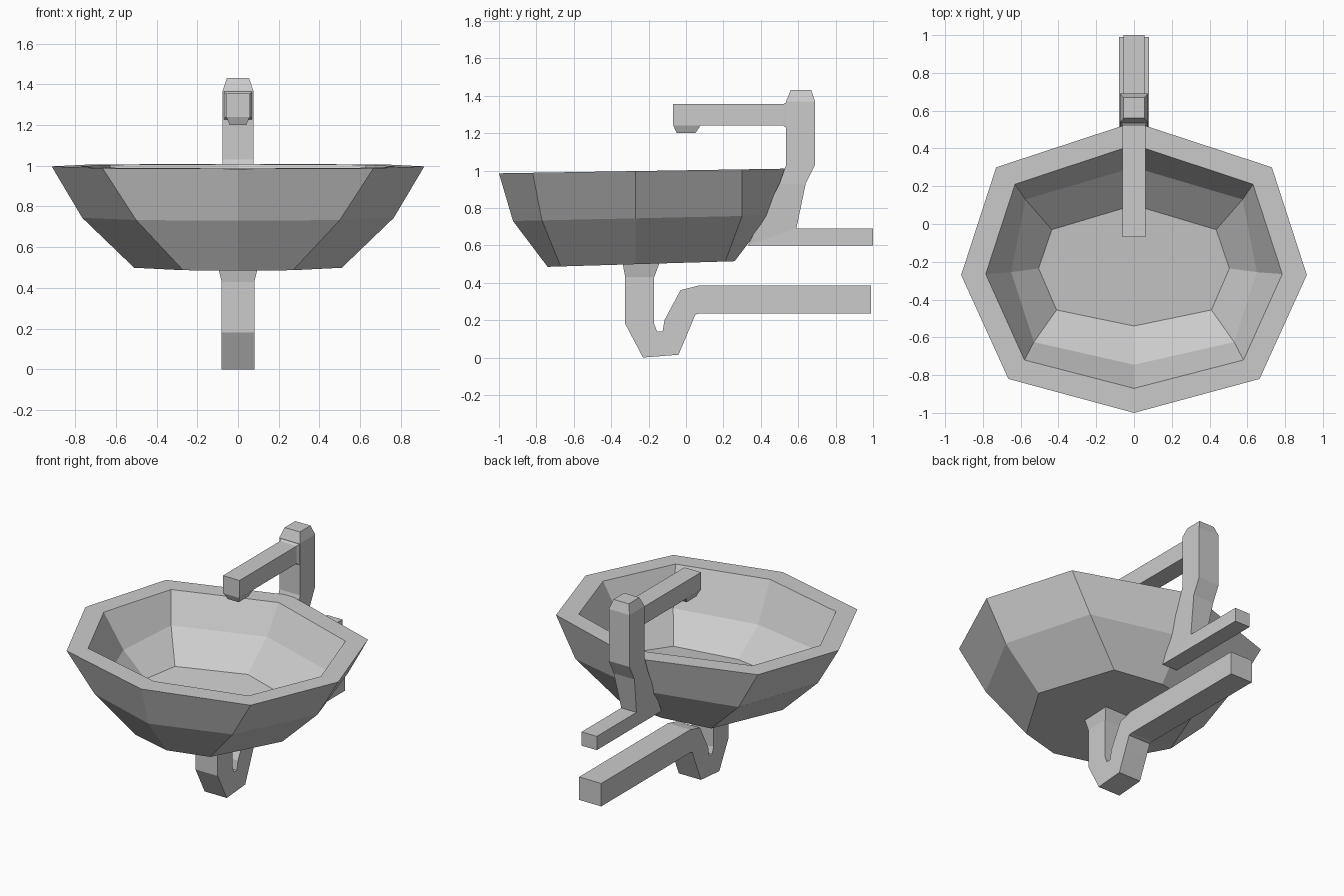
import bpy
import bmesh

old = bpy.data.objects.get("Cube")
if old:
    bpy.data.objects.remove(old, do_unlink=True)

grey = bpy.data.materials.new("ceramic_grey")
grey.use_nodes = True
colour = (0.6, 0.6, 0.6, 1)
grey.diffuse_color = colour
grey.node_tree.nodes["Principled BSDF"].inputs["Base Color"].default_value = colour


def loft(name, rings):
    """Skin a chain of equal-sized closed rings and cap both ends."""
    bm = bmesh.new()
    loops = [[bm.verts.new(p) for p in ring] for ring in rings]
    for a, b in zip(loops, loops[1:]):
        n = len(a)
        for i in range(n):
            j = (i + 1) % n
            bm.faces.new((a[i], a[j], b[j], b[i]))
    bm.faces.new(loops[0])
    bm.faces.new(loops[-1])
    bmesh.ops.recalc_face_normals(bm, faces=bm.faces)
    mesh = bpy.data.meshes.new(name)
    bm.to_mesh(mesh)
    bm.free()
    mesh.materials.append(grey)
    obj = bpy.data.objects.new(name, mesh)
    bpy.context.collection.objects.link(obj)
    return obj


def basin_ring(half, z_front, z_back):
    """Mirror a half outline across x; height runs from front to back."""
    outline = half + [(-x, y) for x, y in reversed(half[1:-1])]
    y0, y1 = half[0][1], half[-1][1]
    return [(x, y, z_front + (z_back - z_front) * (y - y0) / (y1 - y0))
            for x, y in outline]


def pipe(name, sections):
    """Loft rectangular sections: two (y, z) edge points and a half width."""
    return loft(name, [[(-w, *a), (w, *a), (w, *b), (-w, *b)]
                       for a, b, w in sections])


# Basin: outer shell, flat rim and faceted bowl in one skin
loft("basin", [
    basin_ring([(0, -.74), (.27, -.67), (.51, -.27), (.33, .21), (0, .26)], .485, .515),
    basin_ring([(0, -.925), (.50, -.77), (.765, -.27), (.59, .30), (0, .445)], .73, .76),
    basin_ring([(0, -1), (.665, -.82), (.915, -.27), (.73, .30), (0, .54)], .985, 1.01),
    basin_ring([(0, -.87), (.58, -.72), (.785, -.265), (.63, .21), (0, .42)], .987, 1.008),
    basin_ring([(0, -.745), (.53, -.625), (.65, -.255), (.575, .13), (0, .30)], .74, .83),
    basin_ring([(0, -.54), (.41, -.455), (.505, -.235), (.435, -.03), (0, .10)], .59, .66),
])

# Water supply pipe rising into the tap column
pipe("tap_column", [
    ((1, .69), (1, .60), .055),
    ((.59, .69), (.33, .60), .055),
    ((.64, .93), (.50, .93), .075),
    ((.69, 1.03), (.535, 1.03), .075),
    ((.69, 1.37), (.535, 1.37), .075),
    ((.67, 1.43), (.56, 1.43), .055),
])

# Spout with a flared root
pipe("tap_spout", [
    ((.545, 1.37), (.545, 1.22), .074),
    ((.52, 1.355), (.52, 1.24), .06),
    ((-.07, 1.355), (-.07, 1.24), .06),
])

# Tapered nozzle under the spout tip
pipe("tap_nozzle", [
    ((-.07, 1.245), (.08, 1.245), .06),
    ((-.05, 1.20), (.05, 1.20), .04),
])

# Drain trap and waste pipe
pipe("drain_pipe", [
    ((-.34, .51), (-.14, .51), .10),
    ((-.325, .43), (-.17, .43), .08),
    ((-.325, .18), (-.17, .18), .08),
    ((-.23, 0), (-.155, .14), .08),
    ((-.04, .015), (-.125, .14), .08),
    ((.015, .145), (-.115, .20), .08),
    ((.05, .23), (-.03, .36), .08),
    ((.07, .235), (.07, .385), .08),
    ((.99, .235), (.99, .385), .08),
])
